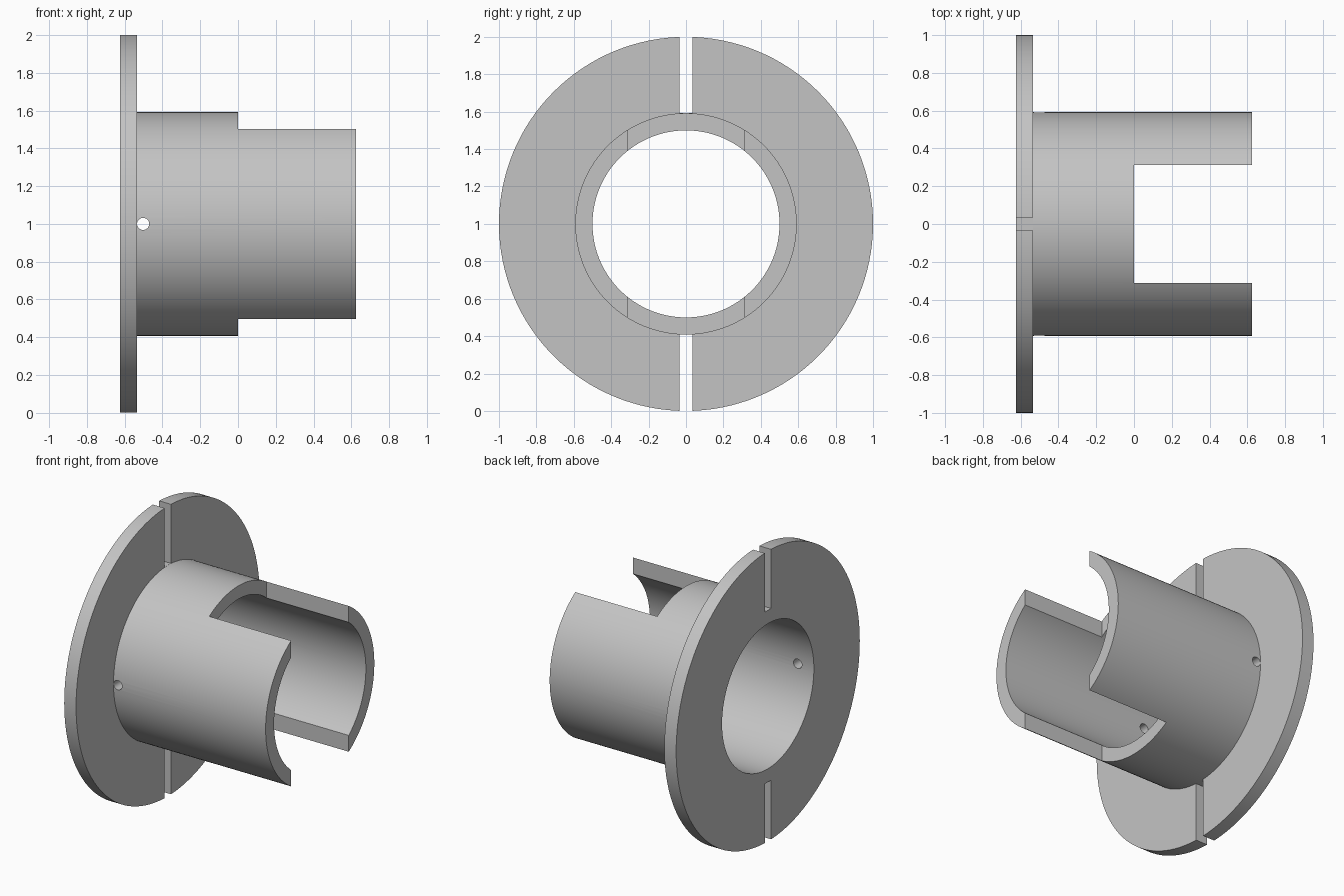
import bpy
import bmesh
import math
from mathutils import Matrix, Vector

if "Cube" in bpy.data.objects:
    bpy.data.objects.remove(bpy.data.objects["Cube"], do_unlink=True)

X_END = 0.625
FLANGE_X = -0.535
R_IN, R_TUBE, R_FLANGE = 0.5, 0.592, 1.0
SLOT_HALF, NOTCH_HALF = 0.034, 0.313

grey = bpy.data.materials.new("plain grey")
grey.use_nodes = True
colour = (0.55, 0.55, 0.55, 1)
grey.diffuse_color = colour
grey.node_tree.nodes["Principled BSDF"].inputs["Base Color"].default_value = colour


def make_object(name, bm):
    bmesh.ops.recalc_face_normals(bm, faces=bm.faces)
    mesh = bpy.data.meshes.new(name)
    bm.to_mesh(mesh)
    bm.free()
    mesh.materials.append(grey)
    obj = bpy.data.objects.new(name, mesh)
    bpy.context.collection.objects.link(obj)
    return obj


def lathe(name, profile, steps=128):
    """Turn a closed (x, radius) profile around the x axis."""
    bm = bmesh.new()
    verts = [bm.verts.new((x, 0, r)) for x, r in profile]
    edges = [bm.edges.new((v, verts[i - 1])) for i, v in enumerate(verts)]
    bmesh.ops.spin(bm, geom=verts + edges, cent=(0, 0, 0), axis=(1, 0, 0),
                   angle=math.tau, steps=steps, use_merge=False)
    bmesh.ops.remove_doubles(bm, verts=bm.verts, dist=1e-4)
    return make_object(name, bm)


def box(name, low, high):
    low, high = Vector(low), Vector(high)
    bm = bmesh.new()
    bmesh.ops.create_cube(bm, size=1, matrix=Matrix.Translation((low + high) / 2)
                          @ Matrix.Diagonal((high - low).to_4d()))
    return make_object(name, bm)


# Tube and flange turned as one solid
body = lathe("flanged_sleeve", [
    (-X_END, R_IN), (X_END, R_IN), (X_END, R_TUBE),
    (FLANGE_X, R_TUBE), (FLANGE_X, R_FLANGE), (-X_END, R_FLANGE)])

# Wide notch across the open end, leaving two prongs
cutters = [box("notch_cutter", (0, -NOTCH_HALF, -2), (1, NOTCH_HALF, 2))]

# Narrow slots at the top and bottom of the flange
for name, a, b in (("top", R_TUBE, 2), ("bottom", -2, -R_TUBE)):
    cutters.append(box(name + "_slot_cutter", (-1, -SLOT_HALF, a),
                       (FLANGE_X + 0.1, SLOT_HALF, b)))

# Small cross hole next to the flange
bm = bmesh.new()
bmesh.ops.create_cone(bm, cap_ends=True, segments=32, radius1=0.032, radius2=0.032,
                      depth=3, matrix=Matrix.Translation((-0.502, 0, 0))
                      @ Matrix.Rotation(math.pi / 2, 4, "X"))
cutters.append(make_object("hole_cutter", bm))

# Apply the cuts, then drop the cutters
bpy.context.view_layer.objects.active = body
body.select_set(True)
for cutter in cutters:
    cutter.hide_render = True
    mod = body.modifiers.new(cutter.name, "BOOLEAN")
    mod.operation = "DIFFERENCE"
    mod.solver = "EXACT"
    mod.object = cutter
    bpy.ops.object.modifier_apply(modifier=mod.name)
    bpy.data.objects.remove(cutter, do_unlink=True)

# Stand the flange on the ground and smooth the round walls
body.data.transform(Matrix.Translation((0, 0, R_FLANGE)))
bpy.ops.object.shade_smooth_by_angle(angle=math.radians(30))
